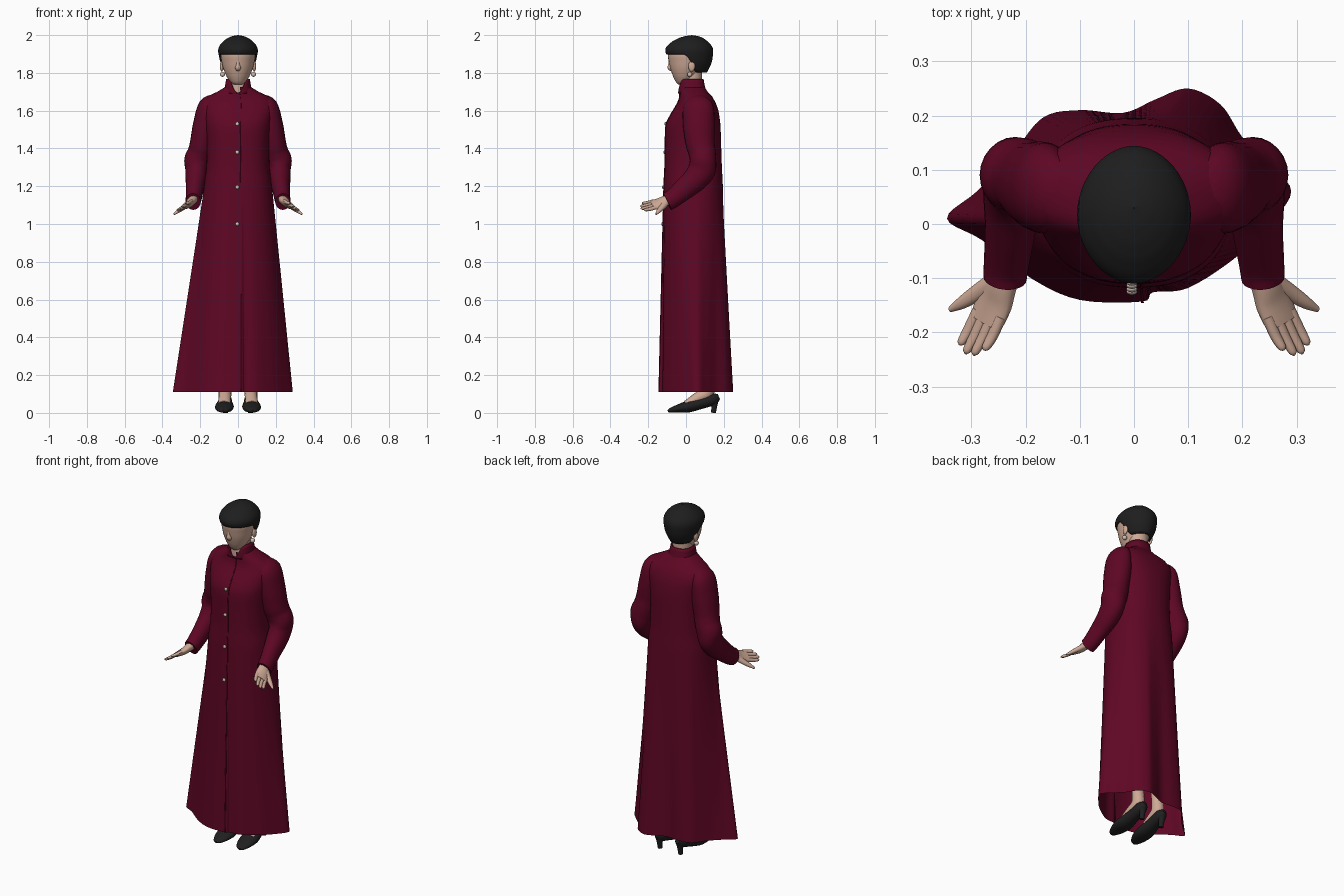
import bpy, bmesh, math
from mathutils import Vector

if "Cube" in bpy.data.objects:
    bpy.data.objects.remove(bpy.data.objects["Cube"])


def material(name, rgb):
    m = bpy.data.materials.new(name)
    m.use_nodes = True
    m.diffuse_color = (*rgb, 1)
    bsdf = next(n for n in m.node_tree.nodes if n.type == "BSDF_PRINCIPLED")
    bsdf.inputs["Base Color"].default_value = (*rgb, 1)
    bsdf.inputs["Roughness"].default_value = 0.8
    return m


WINE = material("wine cloth", (0.112, 0.002, 0.017))
SKIN = material("skin", (0.62, 0.4, 0.305))
HAIR = material("black hair", (0.013, 0.013, 0.013))
LEATHER = material("black leather", (0.014, 0.014, 0.015))
PEARL = material("pearl", (0.65, 0.52, 0.45))


def spline(rows, u, closed=False):
    """Smooth interpolation through rows of numbers; u counts rows."""
    n = len(rows)
    i = min(int(u), n - 1 if closed else n - 2)
    t = u - i
    pick = lambda k: rows[k % n] if closed else rows[max(0, min(n - 1, k))]
    return [b + 0.5 * t * (c - a + t * (2 * a - 5 * b + 4 * c - d + t * (3 * (b - c) + d - a)))
            for a, b, c, d in zip(pick(i - 1), pick(i), pick(i + 1), pick(i + 2))]


def grid(name, point, rows, cols, mat, wrap=True, caps=False, thick=0):
    """Skin a surface over point(row, col)."""
    bm = bmesh.new()
    v = [[bm.verts.new(point(i, j)) for j in range(cols)] for i in range(rows)]
    for i in range(rows - 1):
        for j in range(cols if wrap else cols - 1):
            k = (j + 1) % cols
            bm.faces.new((v[i][j], v[i][k], v[i + 1][k], v[i + 1][j]))
    if caps:
        bm.faces.new(v[0])
        bm.faces.new(v[-1])
    bmesh.ops.recalc_face_normals(bm, faces=bm.faces)
    me = bpy.data.meshes.new(name)
    bm.to_mesh(me)
    bm.free()
    ob = bpy.data.objects.new(name, me)
    bpy.context.collection.objects.link(ob)
    me.materials.append(mat)
    if thick:
        mod = ob.modifiers.new("thickness", "SOLIDIFY")
        mod.thickness, mod.offset = thick, -1
    smooth(ob)


def smooth(ob):
    bpy.ops.object.select_all(action="DESELECT")
    ob.select_set(True)
    bpy.context.view_layer.objects.active = ob
    bpy.ops.object.shade_smooth_by_angle(angle=math.radians(50))


def tube(name, rows, up, mat, side=1, sides=16, steps=5):
    """Tapered tube through rows of (x, y, z, width, height)."""
    up = Vector(up)
    last = len(rows) - 1
    count = last * steps + 1
    path = [spline(rows, i / steps) for i in range(count)]

    def point(i, j):
        x, y, z, w, h = path[i]
        t = Vector(path[min(i + 1, count - 1)][:3]) - Vector(path[max(i - 1, 0)][:3])
        s = t.cross(up).normalized()
        n = s.cross(t).normalized()
        a = math.tau * j / sides
        p = Vector((x, y, z)) + s * w * math.cos(a) + n * h * math.sin(a)
        return (p.x * side, p.y, p.z)
    grid(name, point, count, sides, mat, caps=True)


def ball(name, loc, scale, mat):
    bpy.ops.mesh.primitive_uv_sphere_add(segments=16, ring_count=10, location=loc)
    ob = bpy.context.object
    ob.name, ob.scale = name, scale
    ob.data.materials.append(mat)
    smooth(ob)


def section(rows, z, a, power=0.85):
    """Point at angle a on the oval at height z; rows are (z, half width, front y, back y)."""
    k = 0
    while k < len(rows) - 2 and z > rows[k + 1][0]:
        k += 1
    t = max(0, min(1, (z - rows[k][0]) / (rows[k + 1][0] - rows[k][0])))
    _, w, f, b = spline(rows, k + t)
    c, s = math.cos(a), math.sin(a)
    return Vector((w * math.copysign(abs(c) ** power, c),
                   (f + b) / 2 + (b - f) / 2 * math.copysign(abs(s) ** power, s), z))


# Coat: oval torso flaring into an irregular folded hem
HEM_Z, WAIST_Z, TOP_Z = 0.11, 1.2, 1.725
TORSO = [(1.2, .18, -.117, .195), (1.3, .167, -.112, .19), (1.42, .166, -.11, .186),
         (1.53, .175, -.105, .182), (1.6, .188, -.07, .172), (1.64, .192, -.045, .158),
         (1.67, .17, -.034, .142), (1.7, .11, -.034, .115), (1.725, .068, -.033, .098)]
HEM = [(.29, .06), (.25, .11), (.2, .16), (.16, .22), (.1, .25), (.04, .23), (-.02, .205),
       (-.1, .21), (-.17, .195), (-.23, .12), (-.29, .06), (-.345, .01), (-.28, -.03),
       (-.19, -.1), (-.1, -.14), (.015, -.143), (.035, -.126), (.1, -.118), (.19, -.06), (.25, 0)]
COLS = len(HEM) * 5
CENTRE = 14.87


def coat_point(z, u):
    hx, hy = spline(HEM, u, closed=True)
    a = math.atan2((hy - 0.05) / 0.195, hx / 0.31)
    p = section(TORSO, max(z, WAIST_Z), a)
    w = max(0, (WAIST_Z - z) / (WAIST_Z - HEM_Z))
    return Vector((p.x + (hx - p.x) * w, p.y + (hy - p.y) * w, z))


def body_point(i, j):
    """Coat surface with its top edge notched at the throat."""
    notch = 0.035 * max(0, 1 - abs(j / 5 - CENTRE))
    return coat_point(HEM_Z + (TOP_Z - notch - HEM_Z) * i / 63, j / 5)


grid("coat_body", body_point, 64, COLS, WINE)

# Raised edge of the front opening, and its buttons
grid("front_edge",
     lambda i, j: coat_point(HEM_Z + (1.69 - HEM_Z) * i / 62, 14.97 + j * 0.04) - Vector((0, .003, 0)),
     63, 3, WINE, wrap=False, thick=0.004)
for z in (1.0, 1.195, 1.38, 1.53):
    p = coat_point(z, CENTRE)
    ball("button", (-0.004, p.y - 0.003, z), (0.01, 0.006, 0.01), PEARL)

# Standing collar, open in a notch at the throat
COLLAR = [(1.69, .078, -.042, .11), (1.73, .069, -.04, .1), (1.775, .062, -.034, .092)]


def collar_point(i, j):
    a = math.tau * j / 60
    dip = max(0, -math.sin(a)) ** 8 * 0.072
    return section(COLLAR, 1.69 + (0.078 - dip) * i / 4, a)


grid("collar", collar_point, 5, 60, WINE, thick=0.008)

# Head, nose and neck
FACE = [(1.738, .02, -.04, 0), (1.75, .04, -.053, .03), (1.78, .06, -.068, .06),
        (1.82, .077, -.082, .09), (1.86, .087, -.091, .115), (1.9, .092, -.096, .125),
        (1.94, .08, -.08, .12), (1.97, .05, -.05, .09)]
grid("head", lambda i, j: section(FACE, 1.738 + .232 * i / 23, math.tau * j / 32, 1), 24, 32, SKIN, caps=True)
tube("nose", [(0, -.081, 1.872, .008, .008), (0, -.083, 1.845, .01, .011),
              (0, -.083, 1.827, .015, .014), (0, -.074, 1.815, .01, .009)], (0, 1, 0), SKIN)
tube("neck", [(0, .03, 1.66, .058, .055), (0, .03, 1.73, .053, .054), (0, .035, 1.84, .056, .052)],
     (0, 1, 0), SKIN, sides=24)

# Short hair: level fringe, lower at the nape
CAP = [(1.79, .062, -.06, .108), (1.85, .09, -.085, .134), (1.89, .101, -.1, .142),
       (1.92, .105, -.11, .144), (1.945, .097, -.098, .135), (1.97, .076, -.067, .111),
       (1.985, .054, -.037, .09), (1.995, .03, -.005, .064), (2, .001, .029, .031)]


def hair_point(i, j):
    a = math.tau * j / 48
    back = max(0, min(1, (math.sin(a) + 0.25) / 0.6))
    low = 1.897 - 0.094 * back * back * (3 - 2 * back)
    z = low + (2 - low) * math.sin(i / 20 * math.pi / 2)
    return section(CAP, z, a, 1.04)


grid("hair", hair_point, 21, 48, HAIR, thick=0.012)

# Hand frame: forward, outward and palm directions
FWD = Vector((.36, -.88, -.3)).normalized()
OUT = Vector((.8, .25, -.62)).normalized()
PALM = FWD.cross(OUT).normalized()
WRIST = Vector((.236, -.09, 1.13))


def hand_row(f, o, up, w, h):
    return (*(WRIST + FWD * f + OUT * o + PALM * up), w, h)


for side, label in ((1, "left"), (-1, "right")):
    # Ears and earrings
    ball(label + "_ear", (.086 * side, .03, 1.835), (.01, .018, .028), SKIN)
    ball(label + "_earring", (.082 * side, .02, 1.792), (.013, .013, .013), PEARL)

    # Sleeve bent at the elbow, with soft creases
    tube(label + "_sleeve",
         [(.115, .065, 1.675, .035, .015), (.157, .065, 1.628, .078, .05), (.17, .068, 1.53, .084, .067),
          (.188, .075, 1.43, .077, .066), (.2, .085, 1.38, .072, .066), (.216, .09, 1.335, .07, .069),
          (.22, .083, 1.285, .073, .059), (.222, .047, 1.235, .066, .056), (.228, -.01, 1.185, .058, .047),
          (.235, -.07, 1.135, .05, .042), (.238, -.1, 1.118, .048, .04)],
         (1, 0, 0), WINE, side, sides=24)

    # Open hand, palm up and tilted outward
    tube(label + "_palm", [hand_row(-.03, 0, 0, .028, .024), hand_row(.02, 0, 0, .032, .023),
                           hand_row(.06, .002, -.004, .039, .019), hand_row(.105, 0, 0, .038, .012)],
         PALM, SKIN, side)
    for k, length in enumerate((.052, .066, .068, .056)):
        o = -.027 + .018 * k
        tube(label + "_finger", [hand_row(.085, o, 0, .011, .01),
                                 hand_row(.1 + length * .45, o * 1.05, .003, .0105, .009),
                                 hand_row(.096 + length, o * 1.05, .009, .008, .007),
                                 hand_row(.1 + length, o * 1.05, .009, .003, .003)],
             PALM, SKIN, side, sides=10)
    tube(label + "_thumb", [hand_row(.02, .01, 0, .022, .018), hand_row(.05, .04, 0, .017, .014),
                            hand_row(.08, .066, .002, .012, .01), hand_row(.1, .085, .003, .005, .005)],
         PALM, SKIN, side, sides=12)

    # Leg and foot
    tube(label + "_leg", [(.068, .105, .4, .045, .045), (.068, .115, .18, .032, .034), (.068, .112, .11, .037, .034),
                          (.07, .06, .078, .03, .033), (.073, 0, .045, .02, .033)], (1, 0, 0), SKIN, side)
    # Pointed court shoe on a slim heel
    tube(label + "_shoe", [(.067, .174, .086, .012, .014), (.067, .145, .074, .032, .032),
                           (.069, .08, .052, .039, .031), (.072, .01, .033, .05, .031),
                           (.074, -.045, .022, .044, .021), (.077, -.083, .013, .026, .012),
                           (.078, -.095, .009, .01, .006)], (0, 0, 1), LEATHER, side)
    tube(label + "_heel", [(.067, .15, .075, .028, .026), (.067, .15, .04, .017, .016),
                           (.067, .145, 0, .013, .013)], (0, 1, 0), LEATHER, side)
